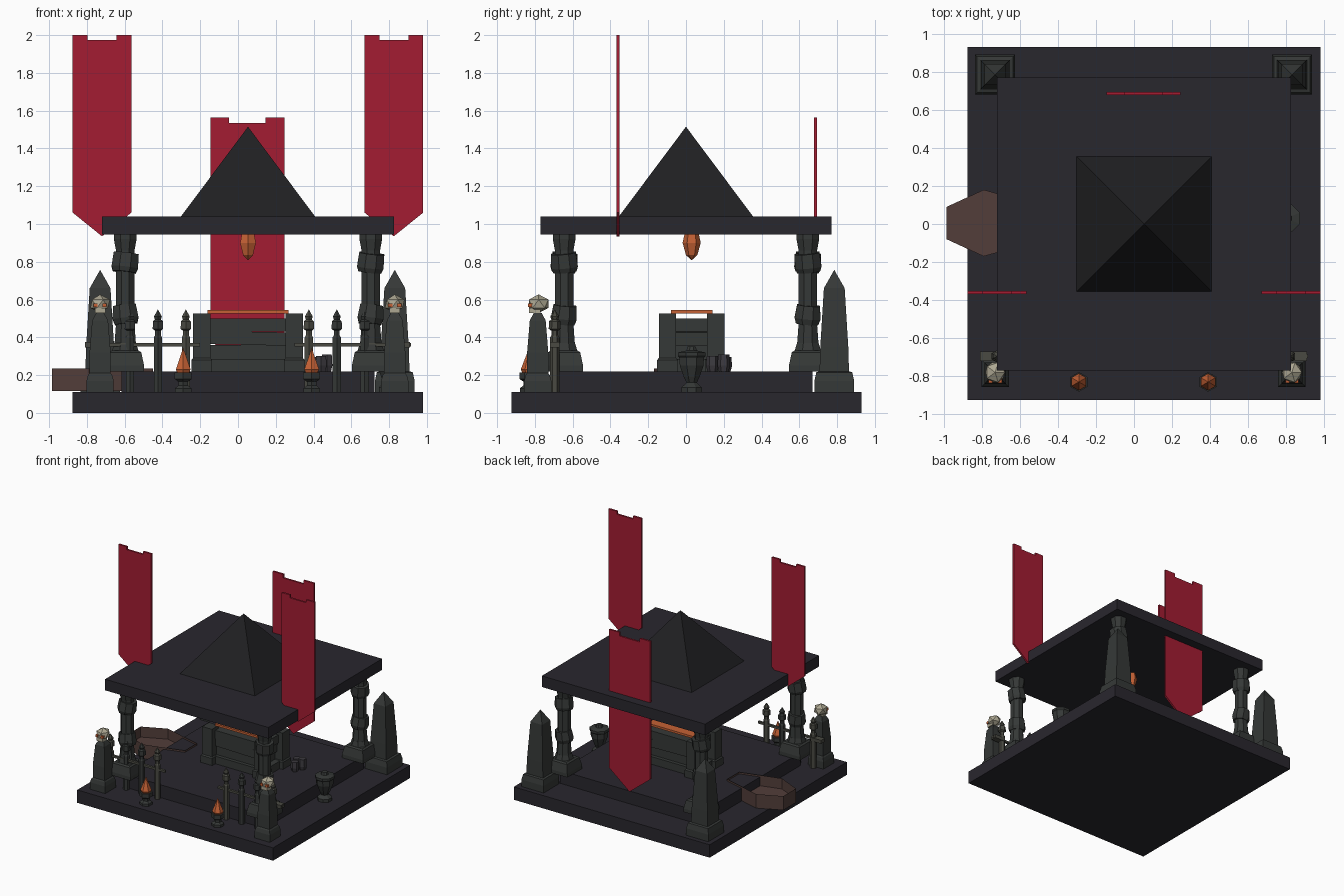
import bpy, bmesh
from math import pi, cos, sin, sqrt

if "Cube" in bpy.data.objects:
    bpy.data.objects.remove(bpy.data.objects["Cube"])

CX = 0.053  # shrine axis


def material(name, r, g, b):
    m = bpy.data.materials.new(name)
    m.diffuse_color = (r, g, b, 1)
    m.use_nodes = True
    m.node_tree.nodes["Principled BSDF"].inputs["Base Color"].default_value = m.diffuse_color
    return m


SLATE = material("slate", .022, .020, .027)
ROOF = material("roof_dark", .014, .014, .016)
STONE = material("stone", .036, .040, .038)
IRON = material("iron", .068, .068, .055)
WOOD = material("coffin_wood", .085, .048, .042)
RED = material("banner_red", .37, .012, .032)
FIRE = material("fire_orange", .56, .12, .035)
BONE = material("bone", .42, .39, .29)
CLAY = material("clay", .045, .042, .05)


def finish(name, bm, mat, loc=(0, 0, 0), rot=(0, 0, 0)):
    bmesh.ops.recalc_face_normals(bm, faces=bm.faces)
    me = bpy.data.meshes.new(name)
    bm.to_mesh(me)
    bm.free()
    me.materials.append(mat)
    ob = bpy.data.objects.new(name, me)
    ob.location, ob.rotation_euler = loc, rot
    bpy.context.collection.objects.link(ob)
    return ob


def box(name, x, y, z, mat, rot=(0, 0, 0)):
    """Box from (min, max) ranges."""
    bm = bmesh.new()
    bmesh.ops.create_cube(bm, size=1)
    bmesh.ops.scale(bm, vec=(x[1] - x[0], y[1] - y[0], z[1] - z[0]), verts=bm.verts)
    return finish(name, bm, mat, (sum(x) / 2, sum(y) / 2, sum(z) / 2), rot)


def lathe(name, profile, n, loc, mat, rot=(0, 0, 0)):
    """Stack of n-sided rings (half width, z); four sides are axis aligned."""
    bm = bmesh.new()
    k, a0 = (sqrt(2), pi / 4) if n == 4 else (1, pi / n)
    rings = [[bm.verts.new((r * k * cos(a0 + 2 * pi * i / n), r * k * sin(a0 + 2 * pi * i / n), z))
              for i in range(n)] for r, z in profile]
    for a, b in zip(rings, rings[1:]):
        for i in range(n):
            j = (i + 1) % n
            bm.faces.new((a[i], a[j], b[j], b[i]))
    bm.faces.new(rings[0])
    bm.faces.new(rings[-1])
    bmesh.ops.remove_doubles(bm, verts=bm.verts, dist=1e-5)
    return finish(name, bm, mat, loc, rot)


# Plinth, floor step and roof
box("plinth", (-.875, .98), (-.925, .93), (0, .11), SLATE)
box("floor_step", (CX - .67, CX + .67), (-.67, .67), (.11, .22), SLATE)
box("roof_slab", (CX - .773, CX + .773), (-.77, .77), (.945, 1.04), SLATE)
lathe("roof_pyramid", [(.355, 1.04), (0, 1.515)], 4, (CX, 0, 0), ROOF)


# Banners: notched top, pointed bottom
def banner(name, x, y, top, s):
    pts = [(0, -1.065), (.155, -.94), (.155, 0), (.077, 0), (.077, -.025),
           (-.077, -.025), (-.077, 0), (-.155, 0), (-.155, -.94)]
    bm = bmesh.new()
    f = bm.faces.new([bm.verts.new((x + u * s, y - .008, top + v * s)) for u, v in pts])
    ext = bmesh.ops.extrude_face_region(bm, geom=[f])["geom"]
    bmesh.ops.translate(bm, vec=(0, .016, 0), verts=[v for v in ext if isinstance(v, bmesh.types.BMVert)])
    finish(name, bm, RED)


banner("banner_left", -.72, -.36, 2.0, 1)
banner("banner_right", .825, -.36, 2.0, 1)
banner("banner_back", .05, .685, 1.565, 1.258)

# Corner columns with crooked bands
for sx in (-1, 1):
    for sy in (-1, 1):
        p = (CX + sx * .65, sy * .645)
        lathe("column_base", [(.1, .22), (.1, .25), (.085, .32), (.072, .33)], 4, (*p, 0), STONE)
        lathe("column_shaft", [(.065, .32), (.053, .47), (.053, .86), (.065, .92), (.065, .945)],
              8, (*p, 0), STONE)
        lathe("upper_band", [(.066, -.05), (.076, -.025), (.072, .05)], 8, (*p, .795), STONE, (.09 * sx, .11, 0))
        lathe("lower_band", [(.064, -.05), (.074, -.02), (.066, .05)], 8, (*p, .52), STONE, (-.09, .1 * sx, 0))
        lathe("column_collar", [(.075, .33), (.062, .37)], 8, (*p, 0), STONE)

# Obelisks behind, skull posts in front
for sx in (-1, 1):
    x = .05 + sx * .78
    lathe("obelisk", [(.105, .11), (.105, .17), (.095, .215), (.078, .22), (.074, .35),
                      (.055, .66), (0, .757)], 4, (x, .785, 0), STONE)
    lathe("skull_post", [(.072, .11), (.072, .17), (.064, .2), (.056, .21), (.056, .32),
                         (.042, .49), (.02, .53)], 4, (x, -.785, 0), STONE)
    bm = bmesh.new()
    bmesh.ops.create_icosphere(bm, subdivisions=1, radius=.058)
    bmesh.ops.scale(bm, vec=(1, 1.05, .85), verts=bm.verts)
    finish("skull", bm, BONE, (x, -.78, .578))
    box("skull_jaw", (x - .028, x + .028), (-.832, -.77), (.528, .556), BONE)
    for e in (-1, 1):
        box("skull_eye", (x + e * .024 - .011, x + e * .024 + .011), (-.836, -.80), (.56, .58), FIRE)

# Iron fences with spear posts
for start, r0, r1 in ((-.72, -.81, -.2), (.375, .3, .915)):
    box("fence_rail", (r0, r1), (-.705, -.685), (.352, .37), IRON)
    for i in range(4):
        lathe("fence_post", [(.025, .11), (.025, .4), (.018, .41), (.018, .435), (.032, .445),
                             (.03, .485), (.018, .495), (.024, .51), (0, .548)],
              6, (start + i * .148, -.695, 0), STONE if i % 3 else IRON)
for s in (-1, 1):
    x = .05 + s * .81
    box("fence_end", (x - .05, x + .05), (-.72, -.67), (.345, .375), IRON)

# Candles on small stands
for x in (-.29, .39):
    lathe("candle_stand", [(.05, .11), (.05, .13), (.03, .145), (.03, .165), (.052, .18), (.052, .215)],
          6, (x, -.83, 0), STONE)
    lathe("candle_flame", [(.03, .2), (.045, .23), (0, .345)], 6, (x, -.83, 0), FIRE)

# Altar
AY = .03
box("altar_foot", (CX - .27, CX + .27), (AY - .14, AY + .14), (.22, .285), STONE)
box("altar_lower", (CX - .22, CX + .22), (AY - .11, AY + .11), (.285, .36), STONE)
box("altar_middle", (CX - .24, CX + .24), (AY - .125, AY + .125), (.36, .43), STONE, (0, .02, 0))
box("altar_upper", (CX - .25, CX + .25), (AY - .13, AY + .13), (.43, .5), STONE)
for sx in (-1, 1):
    for sy in (-1, 1):
        lathe("altar_pillar", [(.055, .22), (.055, .28), (.046, .29), (.046, .525)], 4,
              (CX + sx * .245, AY + sy * .128, 0), STONE)
box("altar_glow_slab", (CX - .215, CX + .215), (AY - .11, AY + .11), (.527, .545), FIRE)

# Hanging crystal lantern
lathe("hanging_crystal", [(.038, .945), (.048, .9), (.03, .835), (0, .808)], 6, (CX, AY, 0), FIRE)

# Urn beside the step and small jars by the altar
lathe("urn", [(.058, .11), (.058, .135), (.03, .16), (.045, .19), (.068, .25), (.07, .29),
              (.078, .3), (.078, .32), (.03, .33), (.022, .352)], 8, (.8, .03, 0), STONE)
for x, y, h in ((.44, .14, .08), (.47, .2, .09), (.41, .21, .075)):
    lathe("small_jar", [(.026, .22), (.034, .25), (.03, .22 + h)], 6, (x, y, 0), CLAY)

# Open coffin, half sunk into the step
outline = [(-.985, -.08), (-.79, -.17), (-.45, -.075), (-.45, .085), (-.79, .18), (-.985, .09)]
bm = bmesh.new()
f = bm.faces.new([bm.verts.new((x, y, .235)) for x, y in outline])
inner = bmesh.ops.inset_individual(bm, faces=[f], thickness=.028)
bmesh.ops.translate(bm, vec=(0, 0, -.09), verts=bmesh.ops.extrude_discrete_faces(bm, faces=[f])["faces"][0].verts)
rim = [e for e in bm.edges if e.is_boundary]
ext = bmesh.ops.extrude_edge_only(bm, edges=rim)["geom"]
low = [v for v in ext if isinstance(v, bmesh.types.BMVert)]
bmesh.ops.translate(bm, vec=(0, 0, -.12), verts=low)
bmesh.ops.holes_fill(bm, edges=[e for e in bm.edges if e.is_boundary])
finish("coffin", bm, WOOD)
